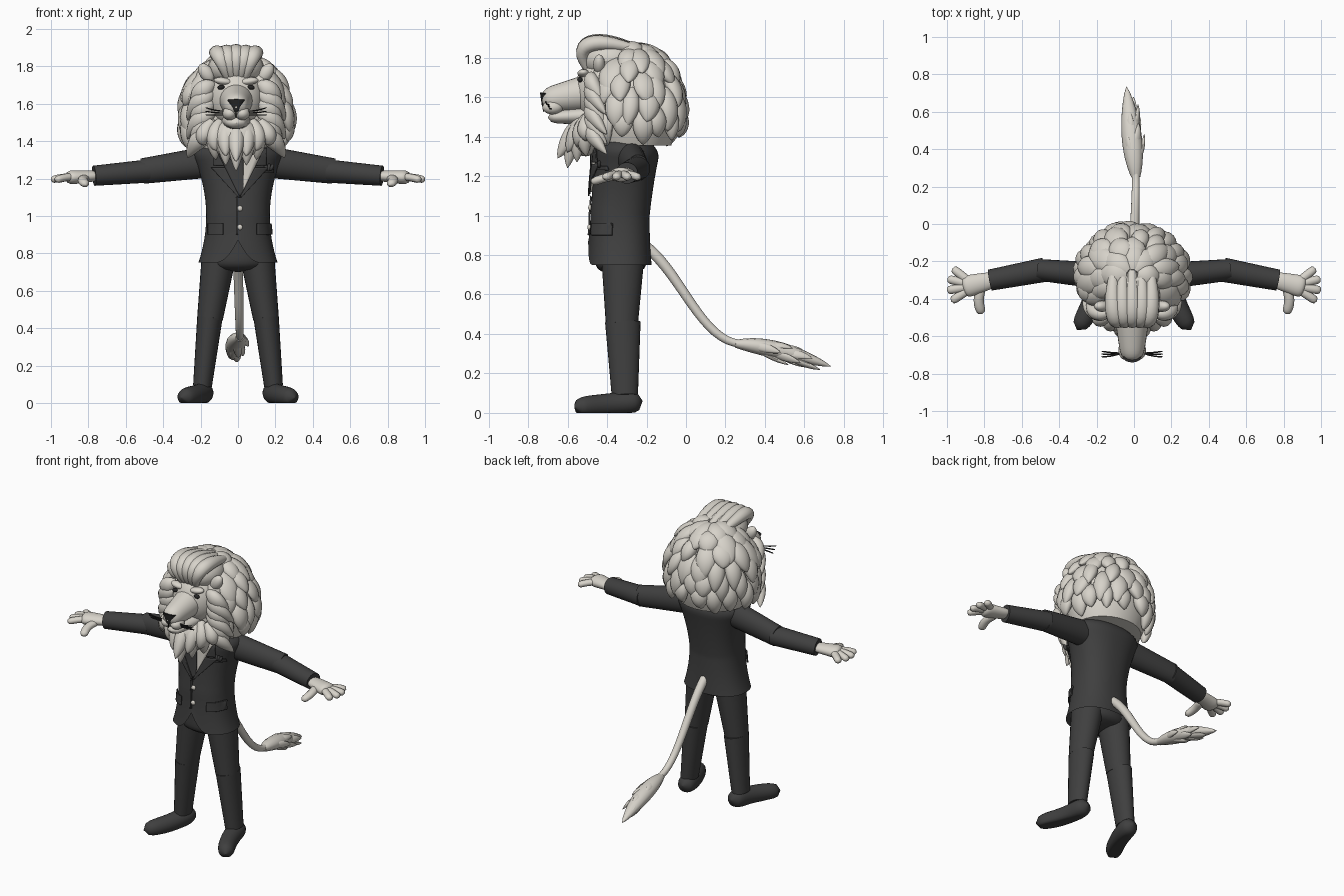
import bpy, bmesh, math, random
from mathutils import Vector, Matrix
from mathutils.bvhtree import BVHTree

random.seed(4)
cube = bpy.data.objects.get("Cube")
if cube:
    bpy.data.objects.remove(cube)


def material(name, *rgb):
    mat = bpy.data.materials.new(name)
    mat.use_nodes = True
    mat.diffuse_color = (*rgb, 1)
    shader = mat.node_tree.nodes["Principled BSDF"]
    shader.inputs["Base Color"].default_value = (*rgb, 1)
    shader.inputs["Roughness"].default_value = 0.8
    return mat


FUR = material("pale fur", .68, .65, .59)
SUIT = material("charcoal cloth", .05, .05, .05)
BLACK = material("black", .02, .02, .02)
X, Y, Z = Vector((1, 0, 0)), Vector((0, 1, 0)), Vector((0, 0, 1))
MID = -.01  # centre line of the head
LINE = .01  # closing line of the jacket
STEPS = 16


def loft(bm, rings, ref, seg=24, power=2, caps=True):
    """Skin superelliptic rings of (centre, half width, half depth)."""
    loops = []
    for i, (centre, wide, deep) in enumerate(rings):
        before, after = rings[max(i - 1, 0)][0], rings[min(i + 1, len(rings) - 1)][0]
        tangent = (after - before).normalized()
        side = tangent.cross(ref).normalized()
        up = side.cross(tangent)
        loop = []
        for k in range(seg):
            c, s = math.cos(math.tau * k / seg), math.sin(math.tau * k / seg)
            u = math.copysign(abs(c) ** (2 / power), c) * max(wide, .001)
            v = math.copysign(abs(s) ** (2 / power), s) * max(deep, .001)
            loop.append(bm.verts.new(centre + side * u + up * v))
        loops.append(loop)
    for low, high in zip(loops, loops[1:]):
        for k in range(seg):
            bm.faces.new((low[k - 1], low[k], high[k], high[k - 1]))
    if caps:
        bm.faces.new(loops[0])
        bm.faces.new(loops[-1])


def bezier(points, u):
    while len(points) > 1:
        points = [a.lerp(b, u) for a, b in zip(points, points[1:])]
    return points[0]


# Thickness rules along a tube
def blunt(u):
    return 1


def rounded(u):
    return (1 - abs(2 * u - 1) ** 6) ** .5


def teardrop(u):
    return max(math.sin(math.pi * (.1 + .9 * u)), 0) ** .7


def tube(bm, path, wide, deep, ref, shape=rounded, end=1, seg=24):
    """Tapering tube along a Bezier path; end is the far-to-near size ratio."""
    points = [Vector(p) for p in path]
    rings = []
    for i in range(STEPS + 1):
        u = i / STEPS
        size = shape(u) * (1 + (end - 1) * u)
        rings.append((bezier(points, u), wide * size, deep * size))
    loft(bm, rings, Vector(ref), seg)


def lock(bm, path, wide, deep, ref):
    tube(bm, path, wide, deep, ref, teardrop, seg=12)


def ball(bm, centre, size, tilt=0.0):
    matrix = Matrix.Translation(centre) @ Matrix.Rotation(tilt, 4, "Y") @ Matrix.Diagonal((*size, 1))
    bmesh.ops.create_uvsphere(bm, u_segments=24, v_segments=16, radius=1, matrix=matrix)


def finish(bm, name, mat):
    bmesh.ops.recalc_face_normals(bm, faces=bm.faces)
    mesh = bpy.data.meshes.new(name)
    bm.to_mesh(mesh)
    bm.free()
    mesh.shade_smooth()
    mesh.set_sharp_from_angle(angle=math.radians(50))
    mesh.materials.append(mat)
    obj = bpy.data.objects.new(name, mesh)
    bpy.context.collection.objects.link(obj)
    return obj


def part(name, mat, *args, **options):
    bm = bmesh.new()
    tube(bm, *args, **options)
    finish(bm, name, mat)


def balls(name, mat, items):
    bm = bmesh.new()
    for item in items:
        ball(bm, *item)
    finish(bm, name, mat)


# Jacket body: narrow waist, rounded shoulders, front hem cut away in a curve
def jacket_ring(z):
    flare = (z - 1) / .3
    dome = (1 - max(0, (z - 1.3) / .11) ** 2) ** .5
    centre = Vector((0, -.335 + .03 * max(flare, 0), z))
    return centre, (.17 + .06 * flare ** 2) * dome, (.15 + .015 * flare ** 2) * dome


bm = bmesh.new()
loft(bm, [jacket_ring(.75 + .02 * i) for i in range(33)], Y, seg=80, power=2.3, caps=False)
for v in bm.verts:
    if v.co.y < -.34 and v.co.z < .95:
        v.co.z += .6 * max(0, 1 - abs(v.co.x) / .12) ** 2 * (.95 - v.co.z)
chest = BVHTree.FromBMesh(bm)
finish(bm, "jacket", SUIT)


def front(x, z):
    hit = chest.ray_cast(Vector((x, -2, z)), Y)[0]
    return hit.y if hit else -.36


def plate(name, mat, low, high, inner, outer, lift, sides=(1,)):
    """Thin cloth panel draped on the jacket front between two edge rules."""
    bm = bmesh.new()
    for s in sides:
        grid = []
        for i in range(STEPS + 1):
            z = low + (high - low) * i / STEPS
            across = [LINE + s * (inner(z) + (outer(z) - inner(z)) * j / 8) for j in range(9)]
            grid.append([bm.verts.new((x, front(x, z) - lift, z)) for x in across])
        for a, b in zip(grid, grid[1:]):
            for j in range(8):
                bm.faces.new((a[j], a[j + 1], b[j + 1], b[j]))
    thick = finish(bm, name, mat).modifiers.new("thickness", "SOLIDIFY")
    thick.thickness, thick.offset = .008, 0


# Shirt, tie, lapels, pockets and buttons
def opening(z):
    return .5 * (z - 1.1)


BOTH = (1, -1)
plate("shirt", FUR, 1.12, 1.36, lambda z: -opening(z), opening, .004)
plate("tie", SUIT, 1.11, 1.36, lambda z: -opening(z), lambda z: min(.02, opening(z)), .012)
plate("lapels", SUIT, 1.1, 1.26, opening, lambda z: .9 * (z - 1.09), .017, BOTH)
plate("collar", SUIT, 1.27, 1.36, opening, lambda z: .14, .017, BOTH)
plate("pocket_flaps", SUIT, .9, .96, lambda z: .09, lambda z: .17, .014, BOTH)
plate("breast_pocket", SUIT, 1.23, 1.25, lambda z: .12, lambda z: .18, .01)
plate("front_edge", SUIT, .9, 1.1, lambda z: -.02, lambda z: -.01, .005)
balls("pocket_square", SUIT, [((.15 + .015 * k, -.44, 1.26), (.01, .01, .02), .4 * k - .3) for k in range(3)])
balls("buttons", FUR, [((LINE, front(LINE, z) - .004, z), (.015, .01, .015)) for z in (.94, 1.04)])

# Trouser seat
part("trouser_seat", SUIT, [(0, -.33, .7), (0, -.33, .95)], .18, .13, Y)

for s, label in ((1, "left_"), (-1, "right_")):
    def limb(name, mat, path, *args, **options):
        part(label + name, mat, [(s * x, y, z) for x, y, z in path], *args, **options)

    # Legs and sleeves
    limb("thigh", SUIT, [(.1, -.32, .8), (.15, -.325, .45)], .093, .11, Y, blunt, .74)
    limb("shin", SUIT, [(.15, -.32, .46), (.19, -.31, .09)], .068, .09, Y, blunt, .74)
    limb("upper_sleeve", SUIT, [(.15, -.28, 1.29), (.51, -.245, 1.24)], .072, .085, Z, blunt, .8)
    limb("lower_sleeve", SUIT, [(.48, -.245, 1.24), (.77, -.3, 1.215)], .065, .062, Z, blunt, .87)

    # Shoe with its underside pressed flat
    bm = bmesh.new()
    tube(bm, [(s * .18, -.22, .06), (s * .19, -.4, .04), (s * .305, -.565, .03)], .06, .06, Z, end=.85)
    for v in bm.verts:
        v.co.z = max(v.co.z, 0)
    finish(bm, label + "shoe", SUIT)

    # Hand with four fanned fingers and a thumb
    bm = bmesh.new()
    tube(bm, [(s * .74, -.295, 1.215), (s * .92, -.34, 1.205)], .042, .027, Z, end=1.5)
    for k in range(4):
        angle = .67 - .42 * k
        reach = Vector((s * math.cos(angle), math.sin(angle), 0))
        palm = Vector((s * .852, -.33, 1.21))
        tube(bm, [palm, palm + reach * .1, palm + reach * .15 - Z * .02], .023, .02, Z, seg=12)
    tube(bm, [(s * .81, -.33, 1.2), (s * .85, -.41, 1.2), (s * .81, -.48, 1.165)], .027, .022, Z, seg=12)
    finish(bm, label + "hand", FUR)

# Tail and its tuft of pointed locks
part("tail", FUR, [(0, -.2, .84), (0, -.02, .7), (LINE, .08, .36), (LINE, .28, .35)],
     .028, .028, X, blunt, .7)
bm = bmesh.new()
lock(bm, [(LINE, .25, .35), (MID, .45, .34), (-.04, .735, .235)], .054, .044, Z)
for k in range(11):
    u = k / 11
    out = Vector((math.cos(2.4 * k), 0, math.sin(2.4 * k)))
    root = Vector((-.02 * u, .31 + .22 * u, .345 - .06 * u)) + out * .01
    lock(bm, [root, root + Y * .09 + out * .04 * (1 - u / 3) - Z * .01,
              root + Y * .17 + out * .045 * (1 - u / 2) - Z * .04], .023, .013, out)
finish(bm, "tail_tuft", FUR)


# Mane: a core shell covered with rows of overlapping locks
def shell(theta, phi, scale):
    ring = math.sin(phi) * scale
    return Vector((MID + .28 * ring * math.cos(theta), -.27 + .245 * ring * math.sin(theta),
                   1.53 + .33 * math.cos(phi)))


bm = bmesh.new()
core = [.05 + .13 * i for i in range(STEPS + 1)]
loft(bm, [(Vector((MID, -.27, 1.53 + .33 * math.cos(p))), .26 * math.sin(p), .23 * math.sin(p)) for p in core], Y)
finish(bm, "mane_core", FUR)

bm = bmesh.new()
for row in range(6):
    phi = .1 + .28 * row
    count = round(6 + 10 * math.sin(phi + .1))
    for k in range(count):
        theta = math.tau * (k + row % 2 / 2 + random.uniform(-.25, .25)) / count
        if math.sin(theta) < -.81:
            continue
        tip = phi + random.uniform(.45, .68)
        sway = random.uniform(-.1, .1)
        lock(bm, [shell(theta, phi, .92), shell(theta, (phi + tip) / 2, random.uniform(1.03, 1.1)),
                  shell(theta + sway, tip, random.uniform(1.02, 1.13))],
             random.uniform(.055, .075) - .003 * row, random.uniform(.03, .042),
             shell(theta, max(phi, .4), 1) - Vector((MID, -.27, 1.4)))
# Locks framing the face
for s in BOTH:
    for k in range(6):
        z = 1.7 - .05 * k
        lock(bm, [(MID + s * .12, -.47, z), (MID + s * .2, -.51, z - .01),
                  (MID + s * (.23 + .03 * (k % 2)), -.4, z - .14)], .05, .04, -Y)
finish(bm, "mane_locks", FUR)

# Swept crest fanning up over the forehead
bm = bmesh.new()
ball(bm, (MID, -.38, 1.79), (.15, .155, .105))
for k in range(-2, 3):
    x = .035 * k
    lock(bm, [(MID + x * .6, -.49, 1.73), (MID + x * 1.4, -.6, 1.91),
              (MID + x * 1.8, -.42, 1.92 - abs(x) / 4), (MID + x * 1.2, -.15, 1.81)], .045, .04, Z - Y)
finish(bm, "crest", FUR)

# Beard in a long layer and a shorter one beneath
bm = bmesh.new()
ball(bm, (MID, -.51, 1.41), (.14, .09, .11))
for drop, count in ((0, 3), (.05, 2)):
    for k in range(-count, count + 1):
        x, spread = .06 * k, .06 * abs(k)
        lock(bm, [(MID + x * .7, -.5, 1.51), (MID + x * 1.1, -.58 + spread * .4, 1.42),
                  (MID + x * .9, -.65 + spread * .8 + drop, 1.29 + spread * .5 - drop)], .045, .045, -Y)
finish(bm, "beard", FUR)

# Head, muzzle, brows and ears
balls("head", FUR, [((MID, -.42, 1.63), (.15, .145, .17))])
part("muzzle", FUR, [(MID, -.45, 1.63), (MID, -.735, 1.58)], .1, .1, Z, end=.58)
part("jaw", FUR, [(MID, -.45, 1.51), (MID, -.7, 1.497)], .085, .05, Z, end=.6)
balls("muzzle_pads", FUR, [((MID + s * .034, -.675, 1.548), (.04, .052, .036)) for s in BOTH])
balls("brows", FUR, [((MID + s * .07, -.52, 1.72), (.05, .03, .02), -s * .15) for s in BOTH])
balls("ears", FUR, [((MID + s * .16, -.44, 1.765), (.036, .03, .056), s * .6) for s in BOTH])

# Eyes, nose, mouth line and whiskers
balls("eyes", BLACK, [((MID + s * .08, -.537, 1.688), (.019, .014, .013), s * .2) for s in BOTH])
part("nose", BLACK, [(MID, -.725, 1.56), (MID, -.715, 1.62)], .011, .006, Y, blunt, 4.2)
bm = bmesh.new()
tube(bm, [(MID, -.727, 1.565), (MID, -.72, 1.525)], .003, .004, Y, seg=6)
for s in BOTH:
    for k in (-1, 0, 1):
        tube(bm, [(MID + s * .055, -.69, 1.55 + .01 * k), (MID + s * .11, -.7 - .01 * k, 1.55 + .01 * k),
                  (MID + s * .165, -.695 - .015 * k, 1.56 + .02 * k)], .004, .004, Z, seg=6)
finish(bm, "whiskers_and_mouth", BLACK)
